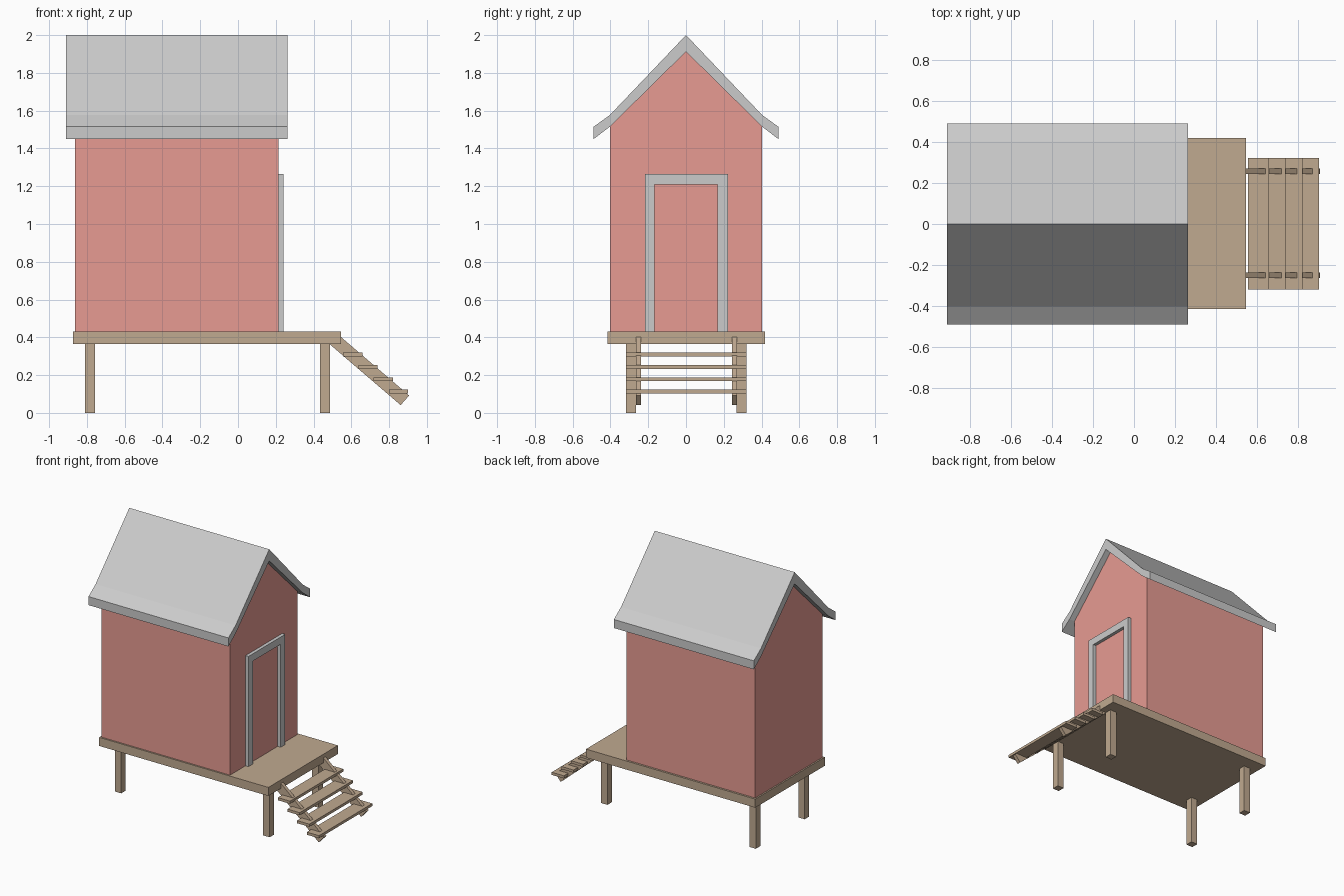
import bpy
import bmesh
from mathutils import Vector

if "Cube" in bpy.data.objects:
    bpy.data.objects.remove(bpy.data.objects["Cube"])


def material(name, rgb):
    m = bpy.data.materials.new(name)
    m.diffuse_color = (*rgb, 1)
    m.use_nodes = True
    m.node_tree.nodes["Principled BSDF"].inputs["Base Color"].default_value = m.diffuse_color
    return m


RED = material("red_paint", (0.8, 0.33, 0.29))
WOOD = material("brown_wood", (0.53, 0.40, 0.28))


def prism(name, points, depth, mat=None):
    """Extrude a closed planar outline of 3D points along a depth vector."""
    bm = bmesh.new()
    face = bm.faces.new([bm.verts.new(p) for p in points])
    ext = bmesh.ops.extrude_face_region(bm, geom=[face], use_keep_orig=True)
    moved = [v for v in ext["geom"] if isinstance(v, bmesh.types.BMVert)]
    bmesh.ops.translate(bm, verts=moved, vec=Vector(depth))
    bmesh.ops.recalc_face_normals(bm, faces=bm.faces[:])
    mesh = bpy.data.meshes.new(name)
    bm.to_mesh(mesh)
    bm.free()
    obj = bpy.data.objects.new(name, mesh)
    bpy.context.collection.objects.link(obj)
    if mat:
        mesh.materials.append(mat)
    return obj


def side_prism(name, yz, x0, x1, mat=None):
    return prism(name, [(x0, y, z) for y, z in yz], (x1 - x0, 0, 0), mat)


def box(name, x, y, z, mat=None):
    outline = [(y[0], z[0]), (y[1], z[0]), (y[1], z[1]), (y[0], z[1])]
    return side_prism(name, outline, x[0], x[1], mat)


# Raised deck
box("deck", (-0.873, 0.545), (-0.415, 0.418), (0.365, 0.43), WOOD)

# Four legs
for end, x in (("back", -0.783), ("front", 0.461)):
    for side, y in (("left", -0.291), ("right", 0.294)):
        box(f"{end}_{side}_leg", (x - 0.027, x + 0.027),
            (y - 0.027, y + 0.027), (0, 0.37), WOOD)

# Gabled walls
side_prism("walls", [(-0.403, 0.43), (0.403, 0.43), (0.403, 1.515),
                     (0, 1.912), (-0.403, 1.515)], -0.862, 0.215, RED)

# Roof with kicked-out eaves: half outline, mirrored across the ridge
outer = [(0, 2.0), (0.403, 1.577), (0.489, 1.515)]
inner = [(0.489, 1.45), (0.403, 1.515), (0, 1.912)]
right = outer + inner
left = [(-y, z) for y, z in reversed(right)]
side_prism("roof", right + left[1:-1], -0.911, 0.262)

# Door surround
side_prism("door_frame", [(-0.217, 0.43), (-0.217, 1.265), (0.222, 1.265), (0.222, 0.43),
                          (0.168, 0.43), (0.168, 1.21), (-0.166, 1.21), (-0.166, 0.43)],
           0.21, 0.24)

# Stair stringers
stringer = [(0.487, 0.362), (0.532, 0.413), (0.906, 0.092), (0.861, 0.041)]
for side, y in (("left", -0.264), ("right", 0.243)):
    prism(f"{side}_stringer", [(x, y, z) for x, z in stringer], (0, 0.027, 0), WOOD)

# Stair treads
for i in range(4):
    x, z = 0.556 + 0.081 * i, 0.299 - 0.0655 * i
    box(f"tread_{i + 1}", (x, x + 0.102), (-0.318, 0.321), (z, z + 0.02), WOOD)
